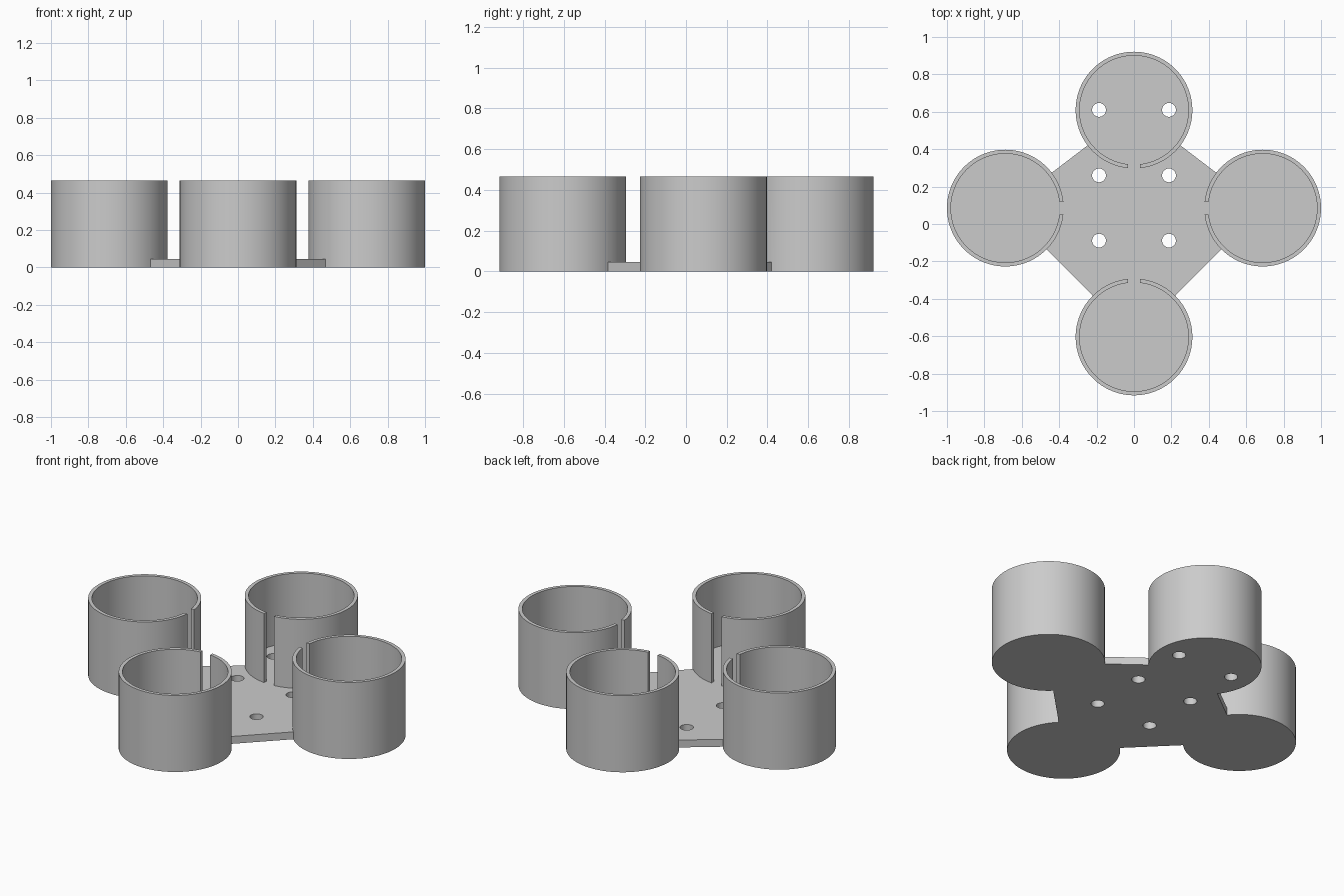
import bpy
import bmesh
from math import atan2, radians
from mathutils import Matrix, Vector

cube = bpy.data.objects.get("Cube")
if cube:
    bpy.data.objects.remove(cube, do_unlink=True)

CUP_HEIGHT, FLOOR = 0.466, 0.045
OUTER, INNER, HOLE = 0.312, 0.291, 0.037
SLOT_WIDTH = 0.066
# Cup centres, counter-clockwise, each with its slot direction
CUPS = [(Vector((0.688, 0.085)), Vector((-1, 0))),
        (Vector((0, 0.609)), Vector((0, -1))),
        (Vector((-0.688, 0.085)), Vector((1, 0))),
        (Vector((0, -0.604)), Vector((0, 1)))]


def make_object(name, bm):
    bmesh.ops.recalc_face_normals(bm, faces=bm.faces)
    mesh = bpy.data.meshes.new(name)
    bm.to_mesh(mesh)
    bm.free()
    obj = bpy.data.objects.new(name, mesh)
    bpy.context.collection.objects.link(obj)
    return obj


def cylinder(name, centre, radius, bottom, top, sides=96):
    bm = bmesh.new()
    bmesh.ops.create_cone(bm, cap_ends=True, segments=sides,
                          radius1=radius, radius2=radius, depth=top - bottom)
    bmesh.ops.translate(bm, verts=bm.verts,
                        vec=(centre[0], centre[1], (top + bottom) / 2))
    return make_object(name, bm)


def slot_box(name, centre, direction):
    # Box crossing the cup wall on the side that faces the plate
    middle = centre + direction * OUTER
    height = CUP_HEIGHT + 0.1 - FLOOR
    matrix = (Matrix.Translation((middle.x, middle.y, FLOOR + height / 2))
              @ Matrix.Rotation(atan2(direction.y, direction.x), 4, "Z")
              @ Matrix.Diagonal((0.16, SLOT_WIDTH, height, 1)))
    bm = bmesh.new()
    bmesh.ops.create_cube(bm, size=1, matrix=matrix)
    return make_object(name, bm)


def combine(target, tool, operation):
    mod = target.modifiers.new(operation.title(), "BOOLEAN")
    mod.operation = operation
    mod.solver = "EXACT"
    mod.object = tool
    tool.hide_render = True
    bpy.context.view_layer.objects.active = target
    bpy.ops.object.modifier_apply(modifier=mod.name)
    bpy.data.objects.remove(tool, do_unlink=True)


# Base plate: a kite joining the four cup centres
bm = bmesh.new()
plate_face = bm.faces.new([bm.verts.new((c.x, c.y, 0)) for c, _ in CUPS])
extruded = bmesh.ops.extrude_face_region(bm, geom=[plate_face], use_keep_orig=True)
bmesh.ops.translate(bm, vec=(0, 0, FLOOR),
                    verts=[g for g in extruded["geom"] if isinstance(g, bmesh.types.BMVert)])
holder = make_object("four_cup_holder", bm)

# Cups, then their bores and slots
for centre, _ in CUPS:
    combine(holder, cylinder("cup", centre, OUTER, 0, CUP_HEIGHT), "UNION")
for centre, direction in CUPS:
    combine(holder, cylinder("cup_bore", centre, INNER, FLOOR, CUP_HEIGHT + 0.1), "DIFFERENCE")
    combine(holder, slot_box("cup_slot", centre, direction), "DIFFERENCE")

# Screw holes in two columns of three
for x in (-0.187, 0.187):
    for y in (-0.089, 0.26, 0.61):
        combine(holder, cylinder("screw_hole", (x, y), HOLE, -0.1, FLOOR + 0.1, 32), "DIFFERENCE")

# Plain grey plastic
grey = bpy.data.materials.new("grey_plastic")
grey.use_nodes = True
colour = (0.6, 0.6, 0.6, 1)
grey.diffuse_color = colour
grey.node_tree.nodes["Principled BSDF"].inputs["Base Color"].default_value = colour
holder.data.materials.clear()
holder.data.materials.append(grey)

# Smooth the round walls, keep the rims crisp
bpy.ops.object.select_all(action="DESELECT")
holder.select_set(True)
bpy.context.view_layer.objects.active = holder
bpy.ops.object.shade_smooth_by_angle(angle=radians(30))
